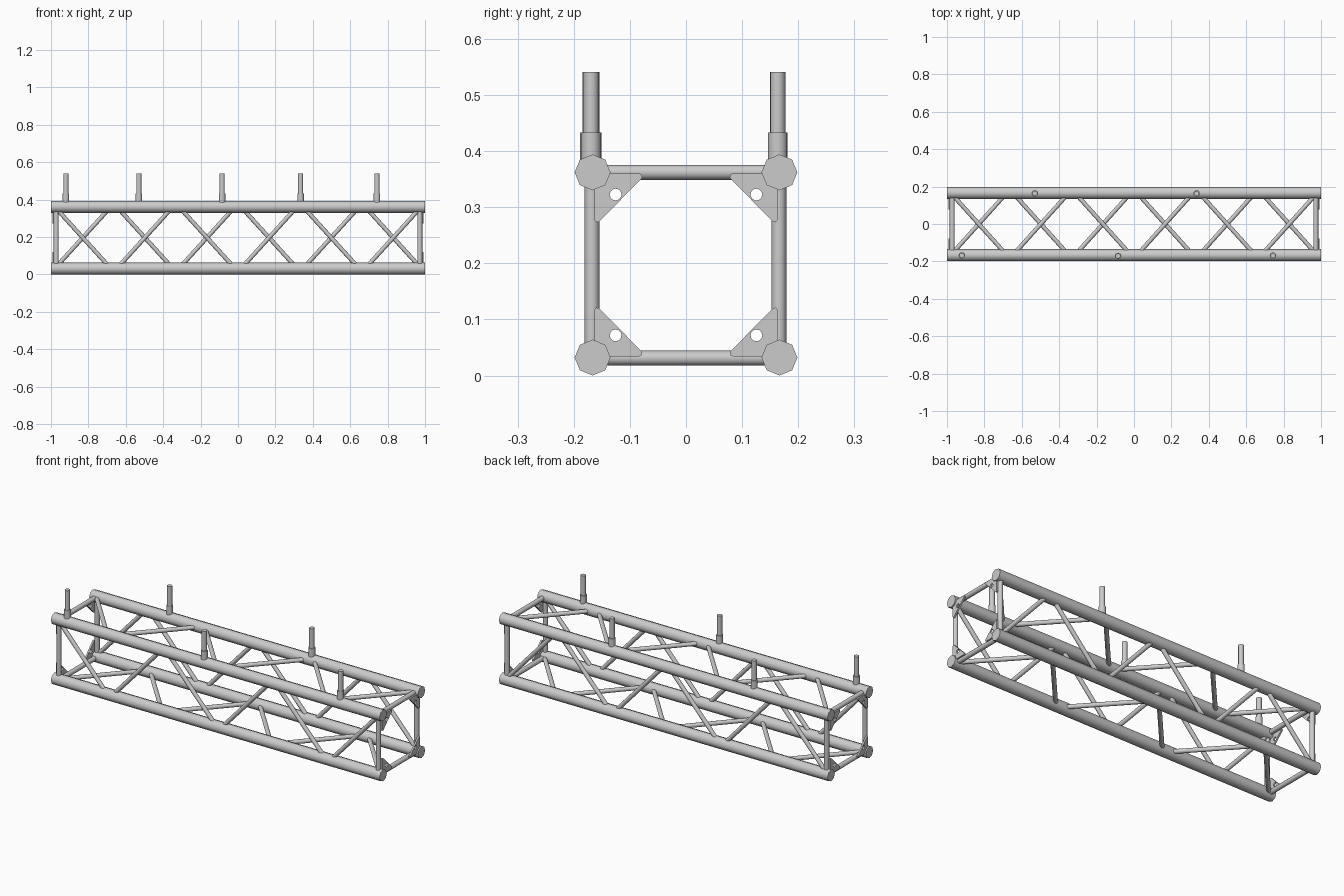
import bpy, bmesh, math
from mathutils import Vector

if "Cube" in bpy.data.objects:
    bpy.data.objects.remove(bpy.data.objects["Cube"])

Y, Z0, Z1 = 0.1665, 0.032, 0.362      # chord centre lines
ZM = (Z0 + Z1) / 2
BAY, RUN = 0.332, 0.30                # brace pitch and length along x


def tube(name, a, b, r, sides=12, turn=0.0):
    a, b = Vector(a), Vector(b)
    d = b - a
    bpy.ops.mesh.primitive_cylinder_add(vertices=sides, radius=r, depth=d.length)
    o = bpy.context.object
    o.name = name
    o.location = (a + b) / 2
    o.rotation_euler = d.to_track_quat('Z', 'Y').to_euler()
    bpy.ops.object.shade_smooth_by_angle(angle=math.radians(50))
    return o


def gusset(name, x, sy, sz):
    # triangular plate with clipped tips and a round bolt hole
    prof = [(0.163, 0.163), (0.083, 0.163), (0.078, 0.160), (0.078, 0.155),
            (0.155, 0.077), (0.160, 0.076), (0.163, 0.080)]
    hole = [(0.1255 + 0.0105 * math.cos(k * math.tau / 12),
             0.1255 + 0.0105 * math.sin(k * math.tau / 12)) for k in range(12)]
    bm = bmesh.new()
    for loop in (prof, hole):
        vs = [bm.verts.new((x, sy * p, ZM + sz * q)) for p, q in loop]
        for i, v in enumerate(vs):
            bm.edges.new((v, vs[(i + 1) % len(vs)]))
    bmesh.ops.triangle_fill(bm, edges=bm.edges[:], use_beauty=True)
    ext = bmesh.ops.extrude_face_region(bm, geom=bm.faces[:], use_keep_orig=True)
    moved = [g for g in ext['geom'] if isinstance(g, bmesh.types.BMVert)]
    bmesh.ops.translate(bm, verts=moved, vec=(math.copysign(0.009, x), 0, 0))
    bmesh.ops.recalc_face_normals(bm, faces=bm.faces[:])
    me = bpy.data.meshes.new(name)
    bm.to_mesh(me)
    bm.free()
    bpy.context.collection.objects.link(bpy.data.objects.new(name, me))


# Four long main chords
for y in (-Y, Y):
    for z in (Z0, Z1):
        tube("main_chord", (-1, y, z), (1, y, z), 0.032, 8)

# Square end frames with corner plates
for s in (-1, 1):
    x = s * 0.972
    for y in (-Y - 0.001, Y - 0.001):
        tube("end_post", (x, y, Z0), (x, y, Z1), 0.0132)
    for z in (Z0 - 0.001, Z1):
        tube("end_crossbar", (x, -Y, z), (x, Y, z), 0.0132)
    for sy in (-1, 1):
        for sz in (-1, 1):
            gusset("corner_plate", s * 0.984, sy, sz)

# Zigzag braces: opposite faces run in opposite directions
for i in range(6):
    c = (i - 2.5) * BAY
    xa, xb = c - RUN / 2, c + RUN / 2
    a, b = (1, -1) if i % 2 == 0 else (-1, 1)
    h = (Z1 - Z0) / 2
    tube("front_brace", (xa, -Y, ZM + a * h), (xb, -Y, ZM + b * h), 0.0115)
    tube("back_brace", (xa, Y, ZM + b * h), (xb, Y, ZM + a * h), 0.0115)
    tube("top_brace", (xa, a * Y, Z1), (xb, b * Y, Z1), 0.0115)
    tube("bottom_brace", (xa, b * Y, Z0), (xb, a * Y, Z0), 0.0115)

# Upright pins in sockets along the top chords
for x, y in ((-0.92, -0.168), (-0.085, -0.171), (0.743, -0.169),
             (-0.53, 0.1635), (0.335, 0.1635)):
    tube("pin_socket", (x, y, Z1 + 0.01), (x, y, 0.433), 0.0175, 16)
    tube("pin", (x, y, 0.42), (x, y, 0.541), 0.0135, 16)
